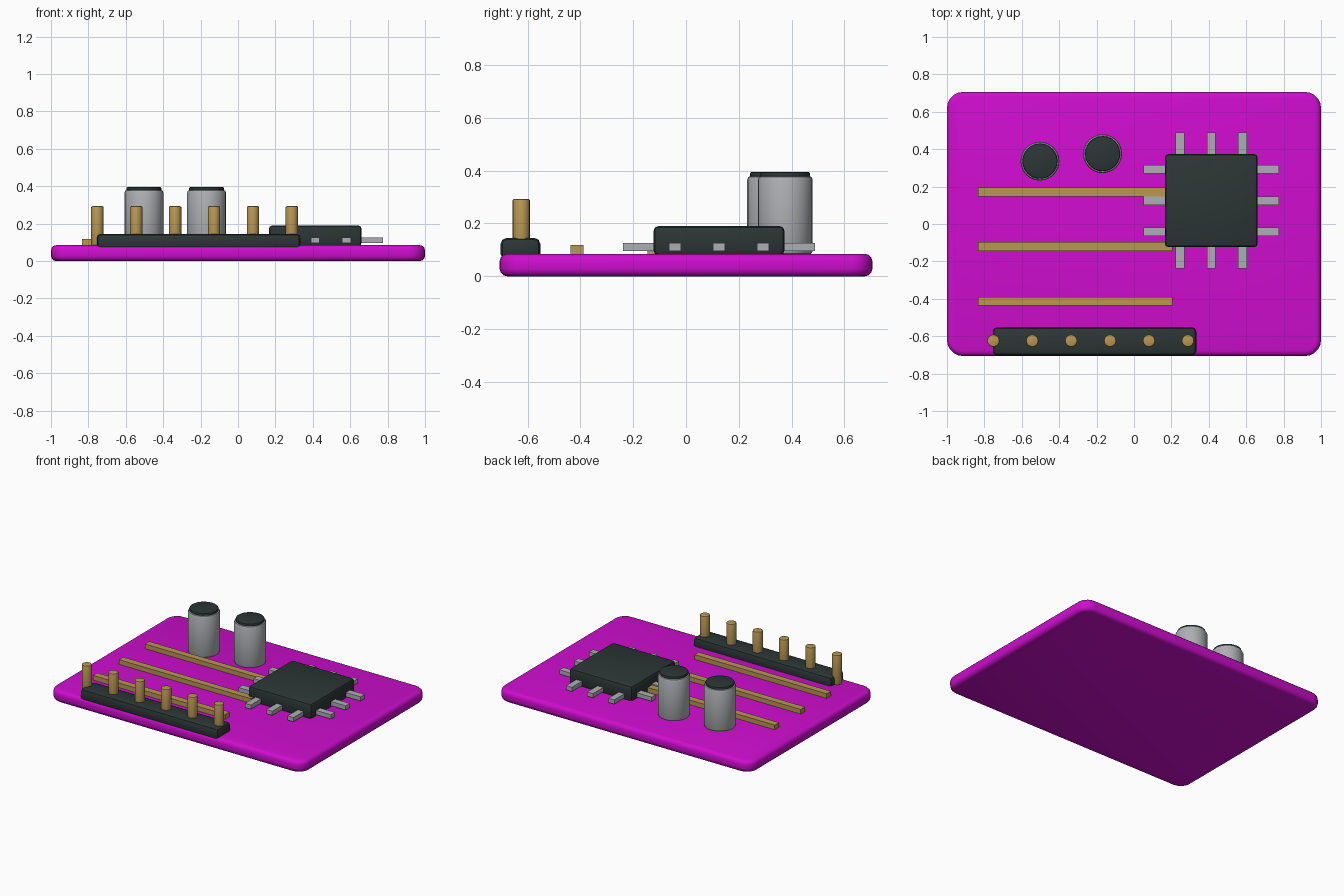
import bpy, bmesh, math

old = bpy.data.objects.get("Cube")
if old:
    bpy.data.objects.remove(old, do_unlink=True)


def material(name, rgb):
    m = bpy.data.materials.new(name)
    m.use_nodes = True
    m.diffuse_color = (*rgb, 1)
    m.node_tree.nodes["Principled BSDF"].inputs["Base Color"].default_value = (*rgb, 1)
    return m


MAGENTA = material("magenta board", (0.62, 0.004, 0.62))
DARK = material("dark plastic", (0.025, 0.036, 0.036))
SILVER = material("silver metal", (0.42, 0.43, 0.45))
GOLD = material("gold metal", (0.48, 0.31, 0.085))


def finish(name, bm, mat, smooth=False):
    bmesh.ops.recalc_face_normals(bm, faces=bm.faces)
    me = bpy.data.meshes.new(name)
    bm.to_mesh(me)
    bm.free()
    me.materials.append(mat)
    ob = bpy.data.objects.new(name, me)
    bpy.context.collection.objects.link(ob)
    if smooth:
        bpy.ops.object.select_all(action="DESELECT")
        ob.select_set(True)
        bpy.context.view_layer.objects.active = ob
        bpy.ops.object.shade_smooth_by_angle(angle=math.radians(32))
    return ob


def bevel(bm, edges, width, segments):
    bmesh.ops.bevel(bm, geom=list(edges), offset=width, segments=segments,
                    profile=0.5, affect="EDGES")


def box(name, lo, hi, mat, edge=0, segments=2, corner=0):
    """Box between two corners; 'corner' rounds the upright edges first."""
    bm = bmesh.new()
    bmesh.ops.create_cube(bm, size=1)
    for v in bm.verts:
        v.co = [(a + b) / 2 + c * (b - a) for a, b, c in zip(lo, hi, v.co)]
    if corner:
        bevel(bm, [e for e in bm.edges
                   if abs(e.verts[0].co.z - e.verts[1].co.z) > 1e-4], corner, 5)
        bevel(bm, [e for e in bm.edges
                   if abs(e.verts[0].co.z - e.verts[1].co.z) < 1e-4], edge, segments)
    elif edge:
        bevel(bm, bm.edges, edge, segments)
    return finish(name, bm, mat, smooth=edge > 0)


def cylinder(name, x, y, z0, z1, r, mat, sides, edge):
    bm = bmesh.new()
    bmesh.ops.create_cone(bm, cap_ends=True, segments=sides, radius1=r, radius2=r,
                          depth=z1 - z0)
    bmesh.ops.translate(bm, verts=bm.verts, vec=(x, y, (z0 + z1) / 2))
    bevel(bm, [e for e in bm.edges
               if abs(e.verts[0].co.z - e.verts[1].co.z) < 1e-4], edge, 2)
    return finish(name, bm, mat, smooth=True)


# Board
TOP = 0.085
box("circuit_board", (-1, -0.706, 0), (1, 0.706, TOP), MAGENTA,
    edge=0.028, segments=3, corner=0.085)

# Chip with three legs on each side
CX, CY, HALF = 0.413, 0.125, 0.248
box("chip_body", (CX - HALF, CY - HALF, TOP - 0.005),
    (CX + HALF, CY + HALF, 0.19), DARK, edge=0.018)
for i in (-1, 0, 1):
    for side, label in ((-1, "low"), (1, "high")):
        for axis in "xy":
            near, far = sorted((side * (HALF - 0.03), side * 0.363))
            across = (i * 0.167 - 0.023, i * 0.167 + 0.023)
            xs, ys = ((near, far), across) if axis == "x" else (across, (near, far))
            box(f"chip_leg_{axis}_{label}_{i + 2}",
                (CX + xs[0], CY + ys[0], 0.096), (CX + xs[1], CY + ys[1], 0.126), SILVER)

# Raised traces
for i in range(3):
    y = 0.171 - 0.292 * i
    box(f"trace_{i + 1}", (-0.835, y - 0.024, TOP - 0.01), (0.205, y + 0.024, 0.118), GOLD)

# Pin header
box("pin_header", (-0.755, -0.702, 0.062), (0.333, -0.552, 0.145), DARK, edge=0.022)
for i in range(6):
    cylinder(f"header_pin_{i + 1}", -0.752 + 0.208 * i, -0.624, 0.07, 0.293,
             0.033, GOLD, 16, 0.006)

# Capacitors
for i, (x, y) in enumerate(((-0.503, 0.336), (-0.168, 0.376))):
    cylinder(f"capacitor_body_{i + 1}", x, y, TOP - 0.003, 0.38, 0.104, SILVER, 24, 0.014)
    cylinder(f"capacitor_cap_{i + 1}", x, y, 0.373, 0.395, 0.094, DARK, 24, 0.007)
